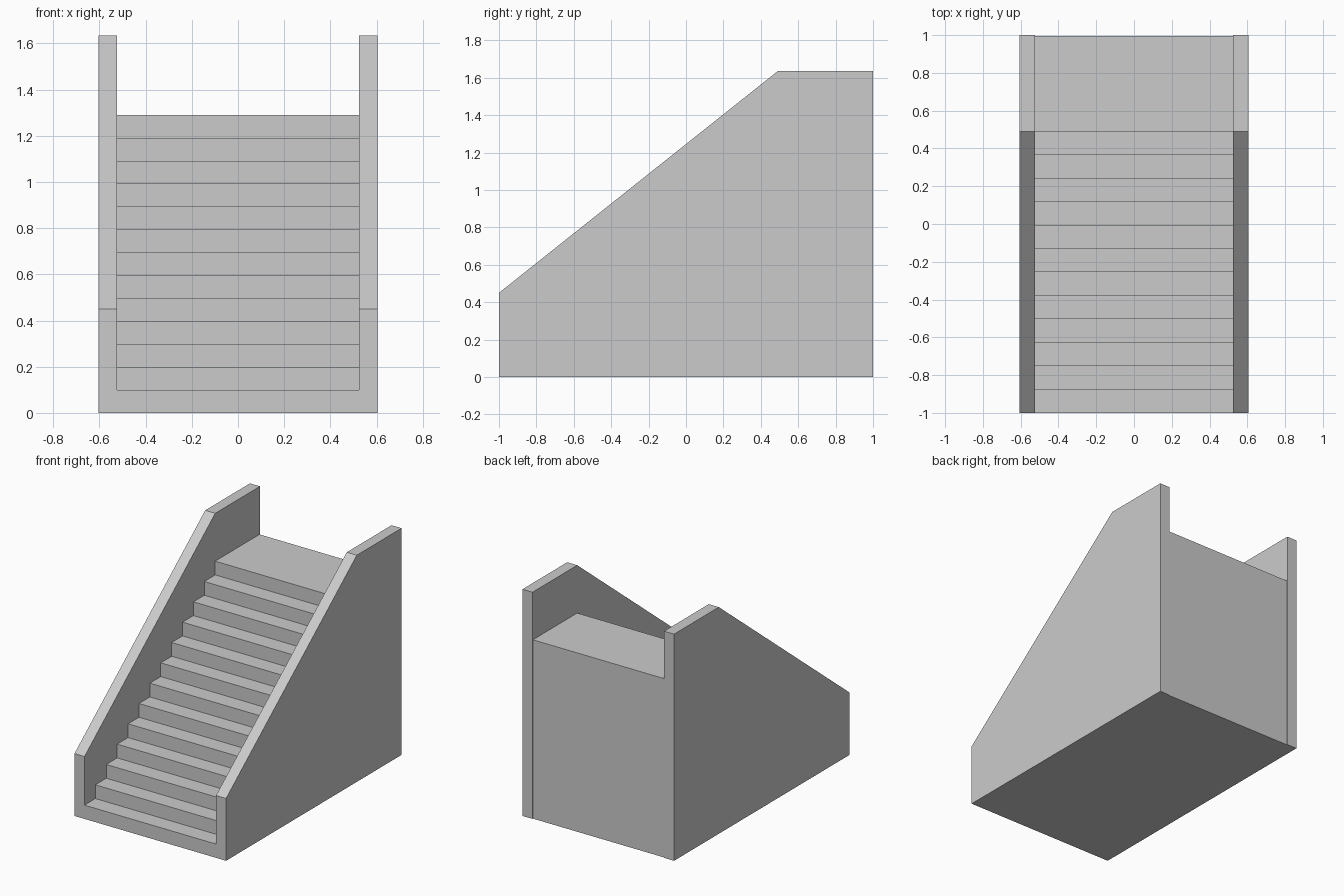
import bpy

cube = bpy.data.objects.get("Cube")
if cube:
    bpy.data.objects.remove(cube, do_unlink=True)

# Main dimensions
HALF_WIDTH, INNER = 0.605, 0.525
FRONT, BACK = -1.0, 1.0
LANDING_Y, LANDING_Z = 0.49, 1.29
WALL_LOW, WALL_HIGH = 0.45, 1.635
RISERS = 13

stone = bpy.data.materials.new("grey stone")
stone.use_nodes = True
grey = (0.6, 0.6, 0.6, 1)
stone.diffuse_color = grey
stone.node_tree.nodes["Principled BSDF"].inputs["Base Color"].default_value = grey


def extrude_profile(name, profile, x0, x1):
    """Solid with a (y, z) side profile, listed anticlockwise seen from +x."""
    n = len(profile)
    verts = [(x, y, z) for x in (x0, x1) for y, z in profile]
    faces = [tuple(reversed(range(n))), tuple(range(n, 2 * n))]
    faces += [(i, (i + 1) % n, (i + 1) % n + n, i + n) for i in range(n)]
    mesh = bpy.data.meshes.new(name)
    mesh.from_pydata(verts, [], faces)
    mesh.materials.append(stone)
    obj = bpy.data.objects.new(name, mesh)
    bpy.context.collection.objects.link(obj)
    return obj


# Staircase: solid flight with a landing at the top
run = (LANDING_Y - FRONT) / (RISERS - 1)
rise = LANDING_Z / RISERS
steps = [(FRONT, 0), (BACK - 0.005, 0), (BACK - 0.005, LANDING_Z)]
for i in reversed(range(RISERS)):
    y = FRONT + i * run
    steps.append((y, (i + 1) * rise))
    if i:
        steps.append((y, i * rise))
extrude_profile("stair_flight", steps, -INNER, INNER)

# Side walls with a sloped top and a level part beside the landing
wall = [(FRONT, 0), (BACK, 0), (BACK, WALL_HIGH),
        (LANDING_Y, WALL_HIGH), (FRONT, WALL_LOW)]
extrude_profile("left_wall", wall, INNER, HALF_WIDTH)
extrude_profile("right_wall", wall, -HALF_WIDTH, -INNER)
